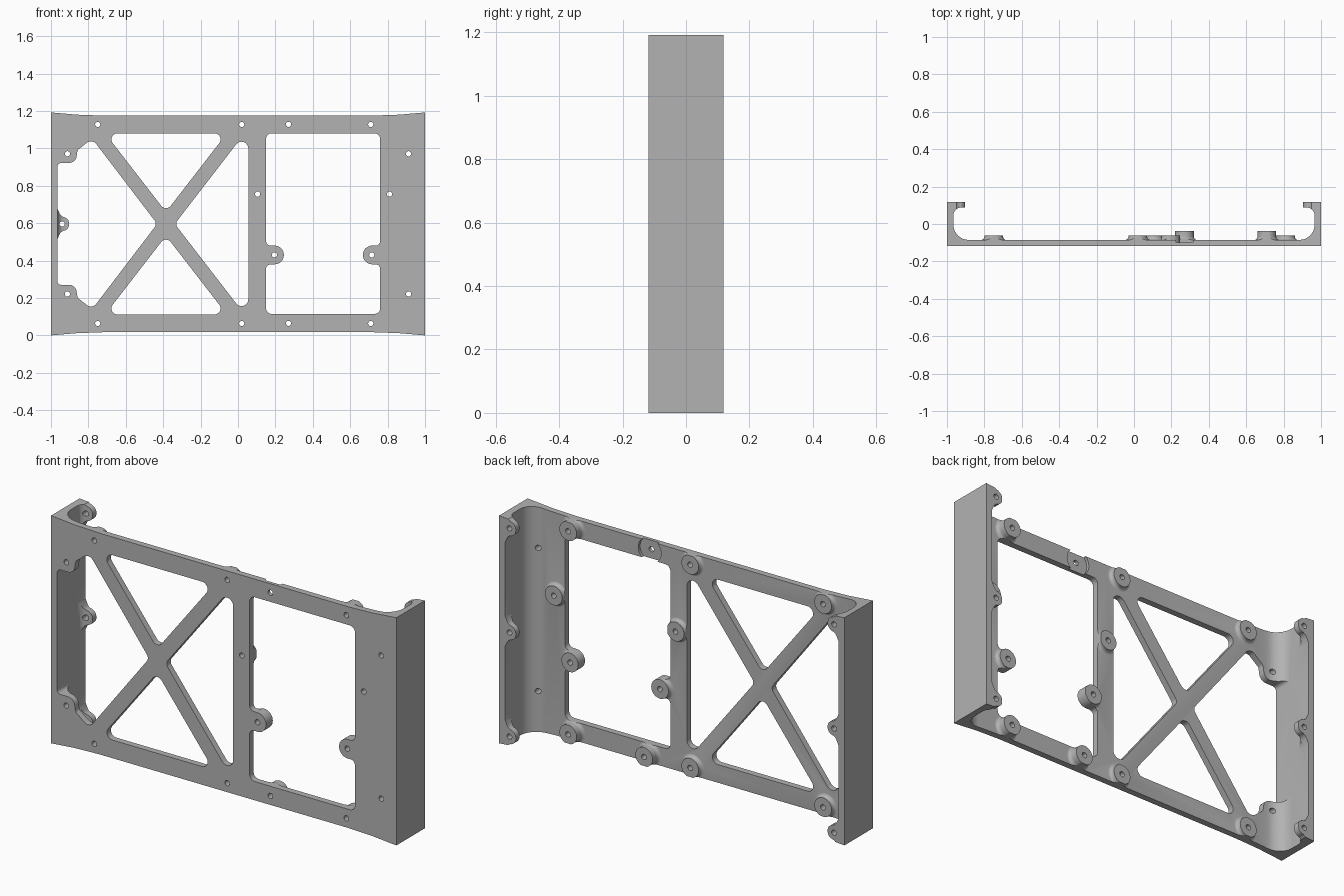
import bpy, bmesh, math
from mathutils import Vector

old = bpy.data.objects.get("Cube")
if old:
    bpy.data.objects.remove(old, do_unlink=True)

HEIGHT = 1.192
MID = HEIGHT / 2
FRONT, BACK = -0.118, 0.118
FLOOR = -0.085          # rear surface of the plate
WALL = 0.965            # inner face of the side walls
LIP = 0.088             # inner face of the tabs

grey = bpy.data.materials.new("plain grey")
grey.use_nodes = True
grey.diffuse_color = (0.45, 0.45, 0.45, 1)
grey.node_tree.nodes["Principled BSDF"].inputs["Base Color"].default_value = grey.diffuse_color


def rounded(corners, steps=8):
    """Replace each (x, y, radius) corner by an arc."""
    out = []
    n = len(corners)
    for i, (x, y, r) in enumerate(corners):
        p = Vector((x, y))
        if r == 0:
            out.append(p)
            continue
        a = (Vector(corners[i - 1][:2]) - p).normalized()
        b = (Vector(corners[(i + 1) % n][:2]) - p).normalized()
        half = a.angle(b) / 2
        centre = p + (a + b).normalized() * (r / math.sin(half))
        start = p + a * (r / math.tan(half)) - centre
        end = p + b * (r / math.tan(half)) - centre
        sweep = start.angle_signed(end)
        for k in range(steps + 1):
            t = -sweep * k / steps
            c, s = math.cos(t), math.sin(t)
            out.append(centre + Vector((c * start.x - s * start.y, s * start.x + c * start.y)))
    return out


def finish(name, bm):
    bmesh.ops.remove_doubles(bm, verts=bm.verts, dist=1e-5)
    bmesh.ops.recalc_face_normals(bm, faces=bm.faces)
    mesh = bpy.data.meshes.new(name)
    bm.to_mesh(mesh)
    bm.free()
    obj = bpy.data.objects.new(name, mesh)
    bpy.context.collection.objects.link(obj)
    return obj


def prism(name, points, lo, hi, along_y=True):
    """Extrude a 2D outline along y (outline in xz) or z (outline in xy)."""
    bm = bmesh.new()
    place = (lambda p: (p[0], lo, p[1])) if along_y else (lambda p: (p[0], p[1], lo))
    face = bm.faces.new([bm.verts.new(place(p)) for p in points])
    ext = bmesh.ops.extrude_face_region(bm, geom=[face])
    shift = (0, hi - lo, 0) if along_y else (0, 0, hi - lo)
    bmesh.ops.translate(bm, vec=shift, verts=[v for v in ext["geom"] if isinstance(v, bmesh.types.BMVert)])
    return finish(name, bm)


def lathe(name, x, z, profile, sides=32):
    """Closed turned solid about a y axis; profile holds (radius, y)."""
    bm = bmesh.new()
    rings = []
    for r, y in profile:
        rings.append([bm.verts.new((x + r * math.cos(k * math.tau / sides), y,
                                    z + r * math.sin(k * math.tau / sides))) for k in range(sides)])
    for lower, upper in zip(rings, rings[1:]):
        for k in range(sides):
            j = (k + 1) % sides
            bm.faces.new((lower[k], lower[j], upper[j], upper[k]))
    bm.faces.new(rings[0])
    bm.faces.new(rings[-1])
    return finish(name, bm)


def combine(target, tool, operation):
    mod = target.modifiers.new("combine", 'BOOLEAN')
    mod.operation, mod.object, mod.solver = operation, tool, 'EXACT'
    bpy.context.view_layer.update()
    graph = bpy.context.evaluated_depsgraph_get()
    mesh = bpy.data.meshes.new_from_object(target.evaluated_get(graph))
    target.modifiers.clear()
    target.data = mesh
    bpy.data.objects.remove(tool, do_unlink=True)


def flip(points):
    """Add the top-to-bottom mirror of a half outline."""
    return points + [(x, 2 * MID - z, r) for x, z, r in reversed(points)]


# Channel: front plate with two side walls and inner fillets
frame = prism("bracket_frame", rounded([
    (-1, FRONT, 0), (1, FRONT, 0), (1, BACK, 0), (WALL, BACK, 0), (WALL, FLOOR, 0.08),
    (-WALL, FLOOR, 0.08), (-WALL, BACK, 0), (-1, BACK, 0)]), 0, HEIGHT, along_y=False)

# Flared screw bosses on the back of the plate
short, tall = -0.062, -0.038
bosses = [(0.105, 0.755, short), (0.81, 0.755, short), (0.195, 0.43, short), (0.715, 0.43, short)]
for x, top in ((-0.75, short), (0.02, short), (0.27, tall), (0.71, tall)):
    bosses += [(x, MID + side * 0.532, top) for side in (-1, 1)]
for x, z, top in bosses:
    flare = [(0.066 - 0.016 * math.sin(a), FLOOR + 0.018 * (1 - math.cos(a)))
             for a in (k * math.pi / 10 for k in range(6))]
    combine(frame, lathe("boss", x, z, [(0.066, FLOOR - 0.015)] + flare + [(0.05, top)]), 'UNION')

# Openings: three around the cross brace and a large one with two screw ears
cross_x, slope = -0.385, 1.295
triangle = [(cross_x - 0.325, 1.08, 0.032), (cross_x + 0.325, 1.08, 0.032), (cross_x, 0.66, 0.032)]
tip = 0.047
openings = {
    "upper_triangle": triangle,
    "lower_triangle": [(x, 2 * MID - z, r) for x, z, r in triangle],
    "inner_triangle": [(cross_x + tip, MID, 0.03)] + flip([(0.055, MID + (0.44 - tip) * slope, 0.036)]),
    "outer_opening": [(cross_x - tip, MID, 0.03)] + flip([
        (-0.78, 1.052, 0.035), (-0.858, 0.99, 0.02), (-0.868, 0.922, 0.04), (-WALL, 0.922, 0.02)]),
    "large_opening": [
        (0.15, 0.115, 0.03), (0.15, 0.38, 0.025), (0.245, 0.38, 0.049), (0.245, 0.48, 0.049),
        (0.15, 0.48, 0.025), (0.15, 1.08, 0.03), (0.76, 1.08, 0.03), (0.76, 0.48, 0.025),
        (0.668, 0.48, 0.049), (0.668, 0.38, 0.049), (0.76, 0.38, 0.025), (0.76, 0.115, 0.03)],
}
for name, corners in openings.items():
    combine(frame, prism(name, rounded(corners), -0.3, 0.3), 'DIFFERENCE')

# Flared mounting tabs at the rear edge of each wall
tab_heights = (MID - 0.545, MID, MID + 0.545)
for side in (-1, 1):
    for z in tab_heights:
        lip = rounded([(side * 0.985, BACK, 0), (side * 0.9, BACK, 0), (side * 0.9, LIP, 0),
                       (side * WALL, LIP, 0.04), (side * WALL, 0, 0), (side * 0.985, 0, 0)])
        tab = prism("tab", lip, z - 0.1, z + 0.1, along_y=False)
        shape = rounded([
            (side * 0.985, z - 0.08, 0), (side * WALL, z - 0.08, 0), (side * 0.945, z - 0.037, 0.03),
            (side * 0.903, z - 0.037, 0.034), (side * 0.903, z + 0.037, 0.034),
            (side * 0.945, z + 0.037, 0.03), (side * WALL, z + 0.08, 0), (side * 0.985, z + 0.08, 0)])
        combine(tab, prism("tab_shape", shape, -0.3, 0.3), 'INTERSECT')
        combine(frame, tab, 'UNION')

# Waisted top and bottom edges
edge = [(-1.1, HEIGHT, 0), (-1, HEIGHT, 0), (-0.86, 1.18, 0), (-0.72, 1.175, 0),
        (0.72, 1.175, 0), (0.86, 1.18, 0), (1, HEIGHT, 0), (1.1, HEIGHT, 0)]
combine(frame, prism("waist", rounded(flip(edge)), -0.3, 0.3), 'INTERSECT')

# Screw holes through bosses, plate and tabs
drills = [(x, z, -0.3, 0.0) for x, z, top in bosses]
for side in (-1, 1):
    drills += [(side * 0.912, MID + k * 0.375, -0.3, 0.0) for k in (-1, 1)]
    drills += [(side * 0.94, z, 0.02, 0.3) for z in tab_heights]
for x, z, lo, hi in drills:
    combine(frame, lathe("drill", x, z, [(0.014, lo), (0.014, hi)], 16), 'DIFFERENCE')

frame.data.materials.clear()
frame.data.materials.append(grey)
for face in frame.data.polygons:
    face.material_index = 0
bpy.ops.object.select_all(action='DESELECT')
frame.select_set(True)
bpy.context.view_layer.objects.active = frame
bpy.ops.object.shade_smooth_by_angle(angle=math.radians(30))
